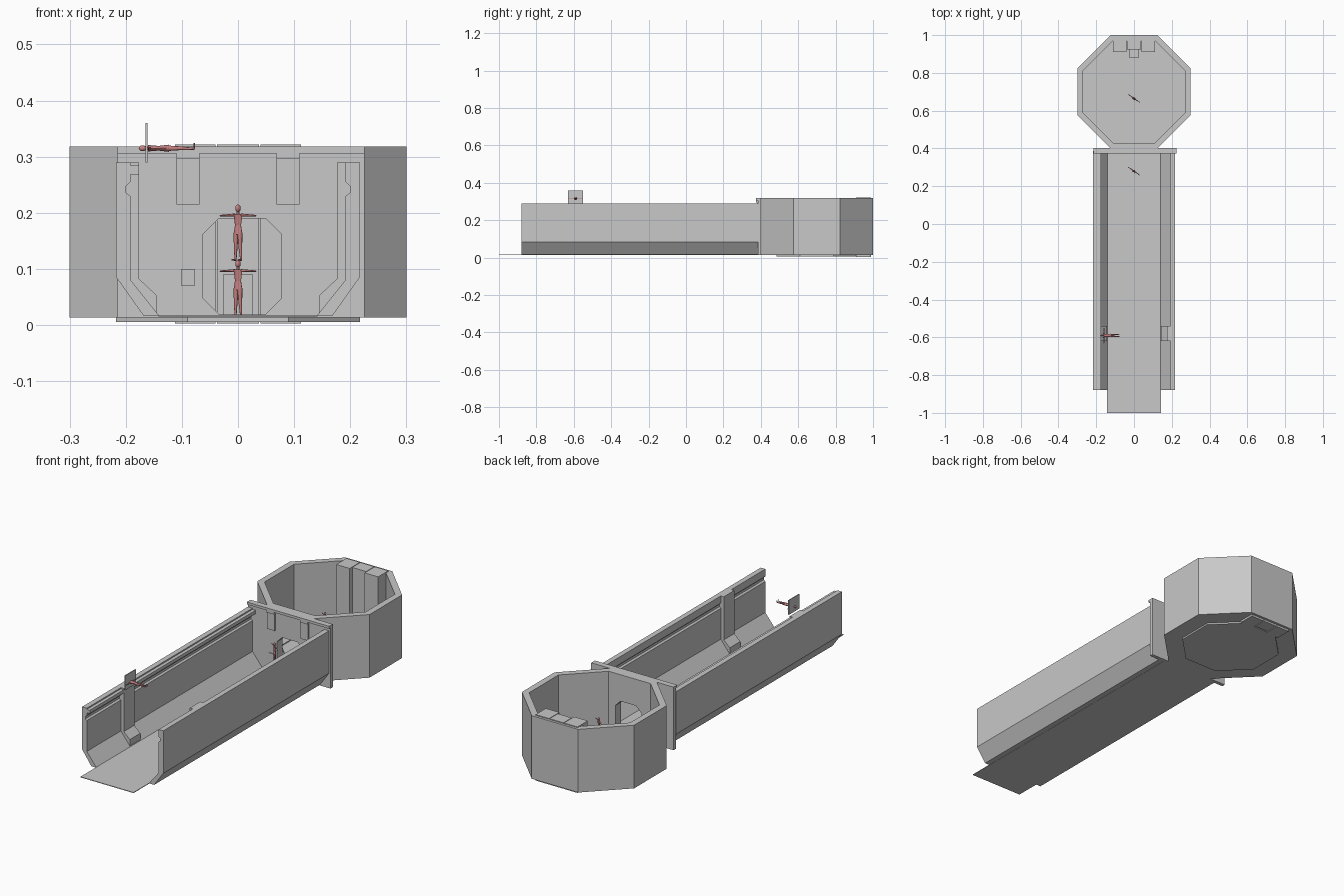
import bpy, bmesh, math
from mathutils import Matrix, Vector

if "Cube" in bpy.data.objects:
    bpy.data.objects.remove(bpy.data.objects["Cube"])


def material(name, rgb):
    m = bpy.data.materials.new(name)
    m.diffuse_color = (*rgb, 1)
    m.use_nodes = True
    m.node_tree.nodes["Principled BSDF"].inputs["Base Color"].default_value = m.diffuse_color
    return m


GREY = material("panel grey", (0.58, 0.58, 0.58))
RED = material("figure red", (0.56, 0.22, 0.22))


def finish(name, bm, mat):
    bmesh.ops.recalc_face_normals(bm, faces=bm.faces)
    me = bpy.data.meshes.new(name)
    bm.to_mesh(me)
    bm.free()
    me.materials.append(mat)
    ob = bpy.data.objects.new(name, me)
    bpy.context.collection.objects.link(ob)
    return ob


def box(name, x0, x1, y0, y1, z0, z1, mat=GREY):
    bm = bmesh.new()
    bmesh.ops.create_cube(bm, size=1)
    for v in bm.verts:
        v.co = Vector(((x0 + x1) / 2 + v.co.x * (x1 - x0),
                       (y0 + y1) / 2 + v.co.y * (y1 - y0),
                       (z0 + z1) / 2 + v.co.z * (z1 - z0)))
    return finish(name, bm, mat)


def prism(name, pts, y0, y1, sx=1):
    """Extrude an (x, z) profile along y."""
    bm = bmesh.new()
    f = bm.faces.new([bm.verts.new((x * sx, y0, z)) for x, z in pts])
    r = bmesh.ops.extrude_face_region(bm, geom=[f])
    for v in r["geom"]:
        if isinstance(v, bmesh.types.BMVert):
            v.co.y = y1
    return finish(name, bm, GREY)


CY = 0.7


def octagon(apothem, z):
    r = apothem / math.cos(math.pi / 8)
    return [(r * math.cos(math.pi / 8 + i * math.pi / 4),
             CY + r * math.sin(math.pi / 8 + i * math.pi / 4), z) for i in range(8)]


def octagon_slab(name, a, z0, z1):
    bm = bmesh.new()
    lo = [bm.verts.new(p) for p in octagon(a, z0)]
    hi = [bm.verts.new(p) for p in octagon(a, z1)]
    bm.faces.new(lo)
    bm.faces.new(hi)
    for i in range(8):
        j = (i + 1) % 8
        bm.faces.new((lo[i], lo[j], hi[j], hi[i]))
    return finish(name, bm, GREY)


def octagon_ring(name, a_out, a_in, z0, z1):
    bm = bmesh.new()
    loops = [[bm.verts.new(p) for p in octagon(a, z)]
             for a, z in ((a_out, z0), (a_out, z1), (a_in, z1), (a_in, z0))]
    for k in range(4):
        p, q = loops[k], loops[(k + 1) % 4]
        for i in range(8):
            j = (i + 1) % 8
            bm.faces.new((p[i], p[j], q[j], q[i]))
    return finish(name, bm, GREY)


def cut(ob, cutter):
    m = ob.modifiers.new("doorway", 'BOOLEAN')
    m.operation, m.solver, m.object = 'DIFFERENCE', 'EXACT', cutter
    bpy.context.view_layer.objects.active = ob
    bpy.ops.object.modifier_apply(modifier=m.name)


# octagonal chamber
chamber = octagon_ring("chamber_wall", 0.3, 0.27, 0.013, 0.318)
octagon_slab("chamber_floor", 0.285, 0.013, 0.016)
octagon_slab("chamber_base_plate", 0.217, 0.005, 0.013)
floor_rim = octagon_ring("chamber_floor_rim", 0.203, 0.199, 0.016, 0.019)

# end plate between corridor and chamber
plate = box("end_plate", -0.215, 0.225, 0.385, 0.402, 0.013, 0.318)

# doorway cut through both walls
x0, x1, z0, z1, c = -0.062, 0.077, 0.019, 0.19, 0.028
door = prism("door_cutter", [(x0 + c, z0), (x1 - c, z0), (x1, z0 + c), (x1, z1 - c),
                             (x1 - c, z1), (x0 + c, z1), (x0, z1 - c), (x0, z0 + c)], 0.36, 0.46)
door.hide_render = True
cut(plate, door)
cut(chamber, door)
gap = box("rim_gap_cutter", -0.07, 0.07, 0.45, 0.55, 0, 0.1)
cut(floor_rim, gap)
for helper in (door, gap):
    bpy.data.objects.remove(helper)

# end plate fittings
for s in (-1, 1):
    xa, xb = sorted((s * 0.069, s * 0.11))
    box("hanging_panel", xa, xb, 0.379, 0.385, 0.215, 0.296)
    box("hanging_panel_head", xa, xb, 0.374, 0.386, 0.296, 0.316)
box("wall_hatch", -0.102, -0.077, 0.382, 0.385, 0.07, 0.1)
box("end_plate_top_lip", -0.215, 0.225, 0.374, 0.386, 0.306, 0.318)

# corridor floor and side walls
box("corridor_floor", -0.142, 0.142, -1.0, 0.39, 0.015, 0.018)
WALL = [(0.217, 0.29), (0.217, 0.085), (0.168, 0.016), (0.14, 0.016), (0.192, 0.081),
        (0.192, 0.23), (0.2, 0.236), (0.2, 0.247), (0.192, 0.255), (0.192, 0.29)]
RIB = [(0.2, 0.29), (0.2, 0.082), (0.16, 0.017), (0.144, 0.017),
       (0.144, 0.052), (0.176, 0.082), (0.176, 0.29)]
for s, side in ((-1, "left"), (1, "right")):
    prism(side + "_corridor_wall", WALL, -0.88, 0.387, s)
    prism(side + "_rib", RIB, -0.62, -0.54, s)
box("left_rail", -0.196, -0.176, -0.88, 0.386, 0.268, 0.284)

# cabinets at the back of the chamber
for xa, xb in ((-0.112, -0.04), (-0.037, 0.037), (0.04, 0.112)):
    mid = xa < 0 < xb
    box("cabinet", xa, xb, 0.925 if mid else 0.91, 0.988, 0.003, 0.322)
box("cabinet_pedestal", -0.027, 0.027, 0.882, 0.926, 0.016, 0.09)


# human scale figures, one mesh reused
def limb(bm, a, b, ra, rb, flat=1.0):
    a, b = Vector(a), Vector(b)
    d = b - a
    rot = d.to_track_quat('Z', 'Y').to_matrix().to_4x4()
    m = Matrix.Translation((a + b) / 2) @ Matrix.Diagonal((1, flat, 1, 1)) @ rot
    bmesh.ops.create_cone(bm, cap_ends=True, segments=8, radius1=ra, radius2=rb,
                          depth=d.length, matrix=m)


bm = bmesh.new()
bmesh.ops.create_icosphere(bm, subdivisions=2, radius=0.006,
                           matrix=Matrix.Translation((0, 0, 0.093)) @ Matrix.Diagonal((0.8, 0.9, 1.15, 1)))
limb(bm, (0, 0, 0.08), (0, 0, 0.089), 0.0025, 0.0022)
limb(bm, (0, 0, 0.062), (0, 0, 0.083), 0.0065, 0.0095, 0.6)
limb(bm, (0, 0, 0.046), (0, 0, 0.062), 0.009, 0.0065, 0.7)
for s in (-1, 1):
    limb(bm, (s * 0.004, 0, 0.05), (s * 0.005, 0, 0.025), 0.005, 0.0033)
    limb(bm, (s * 0.005, 0, 0.026), (s * 0.006, 0.001, 0.001), 0.0035, 0.0018)
    limb(bm, (s * 0.006, 0.002, 0.001), (s * 0.007, -0.009, 0.001), 0.0016, 0.0014)
    limb(bm, (s * 0.007, 0, 0.081), (s * 0.039, 0, 0.08), 0.0026, 0.0012)
figure = finish("figure", bm, RED)
bpy.context.view_layer.objects.active = figure
figure.select_set(True)
bpy.ops.object.shade_smooth_by_angle(angle=math.radians(60))

turn = Matrix.Rotation(math.radians(-35), 4, 'Z')
placings = [Matrix.Translation((0, y, z)) @ turn for y in (0.28, 0.665) for z in (0.016, 0.115)]
lying = Matrix(((0, 0, -1), (1, 0, 0), (0, -1, 0))).to_4x4()
placings.append(Matrix.Translation((-0.077, -0.59, 0.315)) @ lying)
for i, m in enumerate(placings):
    ob = figure if i == 0 else figure.copy()
    if i:
        bpy.context.collection.objects.link(ob)
    ob.matrix_world = m

# upright sheet around the lying figure
box("figure_sheet", -0.165, -0.161, -0.632, -0.55, 0.29, 0.36)
